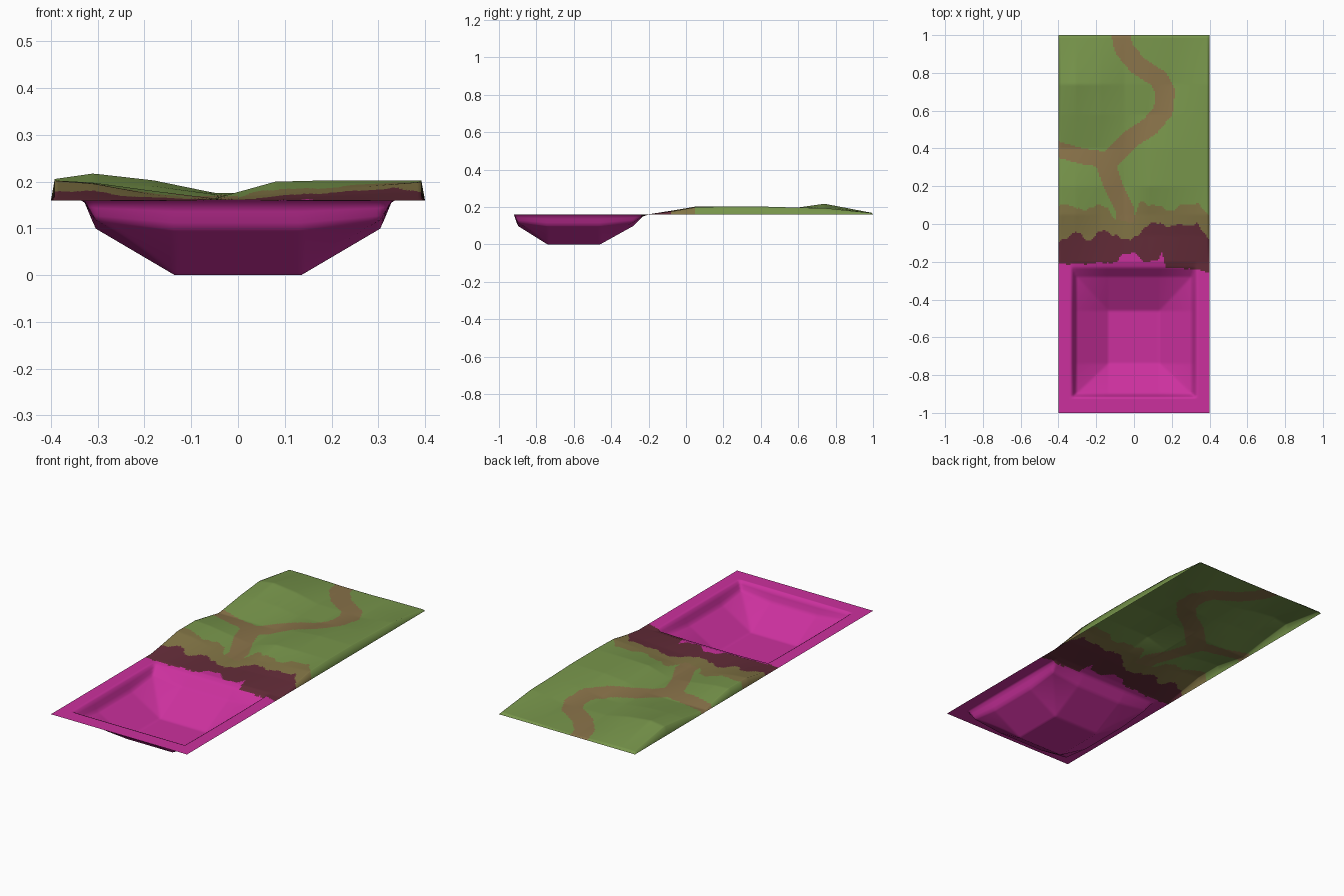
import bpy, bmesh, math
from mathutils import Vector

if "Cube" in bpy.data.objects:
    bpy.data.objects.remove(bpy.data.objects["Cube"])

HX, HY, LEVEL = 0.4, 1.0, 0.16
NX, NY = 100, 250


def lerp(x, pts):
    """Piecewise linear profile through (x, value) points."""
    if x <= pts[0][0]:
        return pts[0][1]
    for (a, va), (b, vb) in zip(pts, pts[1:]):
        if x <= b:
            return va + (vb - va) * (x - a) / (b - a)
    return pts[-1][1]


# land relief: heights above water level in thousandths, one row per y
XS = (-0.4, -0.31, -0.18, -0.05, 0.08, 0.2, 0.4)
RELIEF = [
    (-0.21, (0, 0, 0, 0, 0, 0, 0)),
    (-0.06, (24, 18, 5, 2, 3, 10, 20)),
    (0.05, (43, 36, 12, 2, 14, 24, 40)),
    (0.20, (43, 38, 20, 4, 40, 43, 43)),
    (0.40, (6, 5, 4, 6, 32, 43, 43)),
    (0.58, (30, 35, 30, 13, 10, 28, 38)),
    (0.74, (45, 58, 43, 16, 14, 10, 36)),
    (1.00, (8, 8, 6, 3, 4, 7, 8)),
]

# basin cross-sections (1 = full depth)
BASIN_X = [(0.135, 1), (0.305, 0.375), (0.33, 0)]
BASIN_Y = [(-0.92, 0), (-0.90, 0.375), (-0.74, 1), (-0.46, 1),
           (-0.28, 0.375), (-0.23, 0.06), (-0.2, 0)]

# shore boundaries across x
BEACH = [(-0.4, 0.09), (-0.35, 0.11), (-0.28, 0.07), (-0.2, 0.1), (-0.14, 0.09),
         (-0.1, 0.02), (0, 0.01), (0.03, 0.12), (0.1, 0.1), (0.2, 0.07),
         (0.27, 0.11), (0.34, 0.1), (0.4, 0.05)]
CLIFF = [(-0.4, -0.1), (-0.31, -0.04), (-0.24, -0.09), (-0.16, -0.03), (-0.07, -0.08),
         (0.02, -0.07), (0.08, 0.01), (0.18, -0.01), (0.33, 0.0), (0.4, -0.08)]
WATER = [(-0.4, -0.21), (-0.25, -0.21), (-0.09, -0.2), (-0.06, -0.16), (0, -0.15),
         (0.05, -0.2), (0.13, -0.19), (0.15, -0.15), (0.17, -0.23), (0.3, -0.235),
         (0.4, -0.255)]

# footpath centre lines with half widths
MAIN = [(-0.08, 1.05), (-0.055, 0.93), (0.02, 0.84), (0.13, 0.77), (0.165, 0.7),
        (0.155, 0.6), (0.09, 0.52), (-0.02, 0.45), (-0.09, 0.38), (-0.15, 0.32)]
SHORE_LINK = [(-0.15, 0.32), (-0.11, 0.2), (-0.05, 0.08), (-0.04, 0)]
BRANCH = [(-0.42, 0.4), (-0.28, 0.36), (-0.15, 0.34)]
PATHS = [(MAIN, 0.05), (SHORE_LINK, 0.05), (BRANCH, 0.042)]


def height(x, y):
    ax = abs(x)
    if y < -0.2:
        a, b = lerp(ax, BASIN_X), lerp(y, BASIN_Y)
        return LEVEL - LEVEL * 0.5 * (min(a, b) + a * b)
    rows = [(ry, lerp(x, list(zip(XS, vals)))) for ry, vals in RELIEF]
    z = lerp(y, rows) / 1000
    # outer border drops to the water level
    edge = min(HX - ax, HY - y)
    return LEVEL + z * min(1, max(0, edge / 0.008))


def path_distance(p, pts):
    best = 9.0
    for a, b in zip(pts, pts[1:]):
        a, b = Vector(a), Vector(b)
        d = b - a
        t = min(1, max(0, (p - a).dot(d) / d.dot(d)))
        best = min(best, (p - a - d * t).length)
    return best


def zone(x, y):
    wob = 0.006 * math.sin(60 * x) + 0.004 * math.sin(131 * x + 1)
    if y < lerp(x, WATER) + wob * 0.5:
        return 0
    if y < lerp(x, CLIFF) + wob:
        return 1
    if y < lerp(x, BEACH) + wob:
        return 2
    p = Vector((x, y))
    if any(path_distance(p, pts) < w for pts, w in PATHS):
        return 3
    return 4


def material(name, rgb):
    m = bpy.data.materials.new(name)
    m.diffuse_color = (*rgb, 1)
    m.use_nodes = True
    m.node_tree.nodes["Principled BSDF"].inputs["Base Color"].default_value = m.diffuse_color
    return m


# terrain sheet
bm = bmesh.new()
grid = [[bm.verts.new((x, y, height(x, y)))
         for x in (-HX + 2 * HX * i / NX for i in range(NX + 1))]
        for y in (-HY + 2 * HY * j / NY for j in range(NY + 1))]
for j in range(NY):
    for i in range(NX):
        f = bm.faces.new((grid[j][i], grid[j][i + 1], grid[j + 1][i + 1], grid[j + 1][i]))
        c = f.calc_center_median()
        f.material_index = zone(c.x, c.y)
        f.smooth = True

mesh = bpy.data.meshes.new("terrain")
bm.to_mesh(mesh)
bm.free()
for name, rgb in (("magenta_basin", (0.60, 0.03, 0.34)),
                  ("maroon_shore", (0.125, 0.025, 0.04)),
                  ("tan_beach", (0.225, 0.178, 0.06)),
                  ("brown_path", (0.25, 0.17, 0.067)),
                  ("green_grass", (0.185, 0.30, 0.07))):
    mesh.materials.append(material(name, rgb))
terrain = bpy.data.objects.new("terrain", mesh)
bpy.context.collection.objects.link(terrain)
